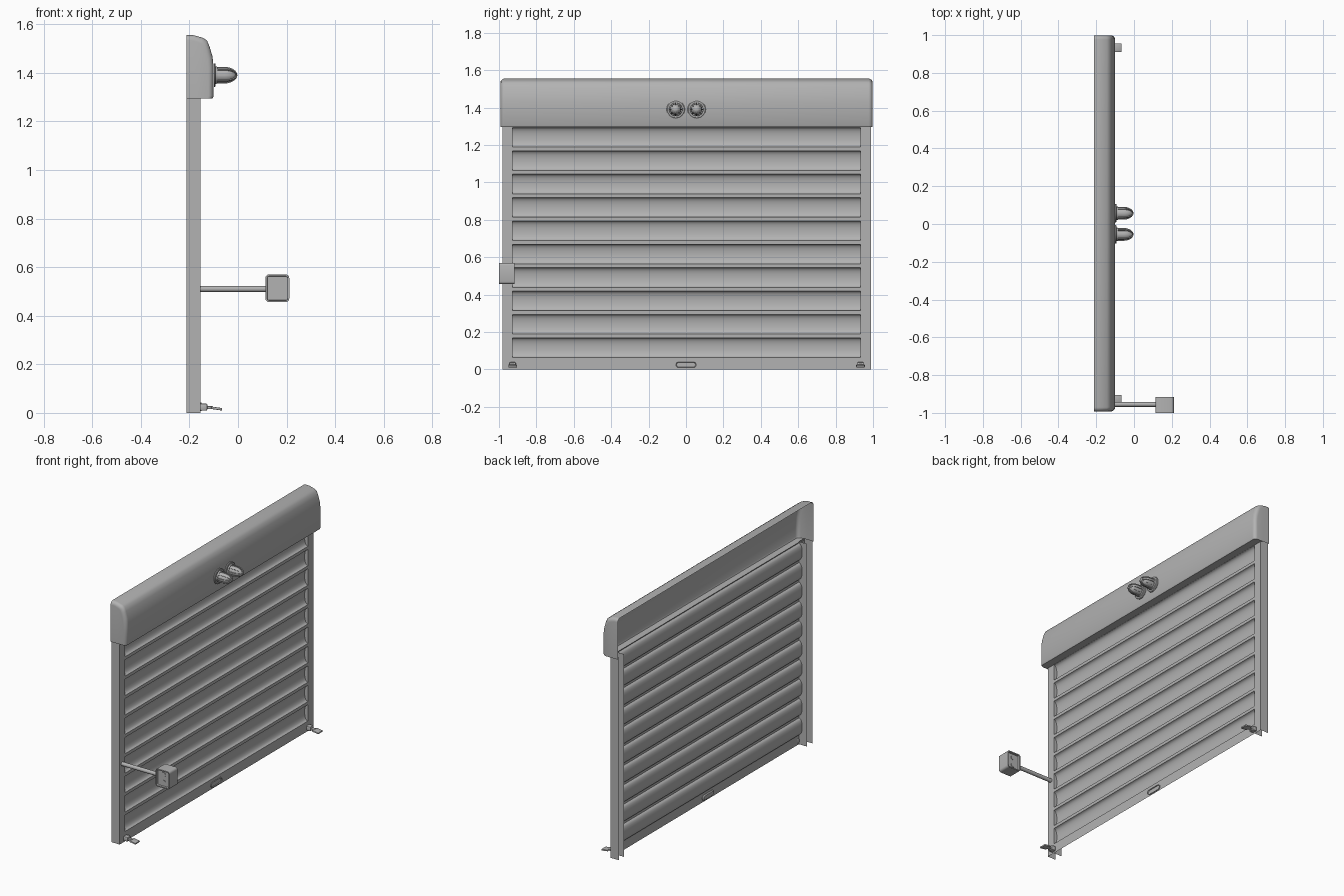
import bpy, bmesh
from math import sin, cos, pi, radians
from mathutils import Matrix, Vector

if "Cube" in bpy.data.objects:
    bpy.data.objects.remove(bpy.data.objects["Cube"])

YC = 0.003          # centre of the shutter along y
FRONT = -0.155      # front plane of rails and curtain

steel = bpy.data.materials.new("dark_grey")
steel.diffuse_color = (0.45, 0.45, 0.45, 1)
steel.use_nodes = True
steel.node_tree.nodes["Principled BSDF"].inputs["Base Color"].default_value = steel.diffuse_color


def finish(name, bm, angle=35):
    bmesh.ops.remove_doubles(bm, verts=bm.verts, dist=1e-5)
    bmesh.ops.recalc_face_normals(bm, faces=bm.faces)
    me = bpy.data.meshes.new(name)
    bm.to_mesh(me)
    bm.free()
    me.materials.append(steel)
    ob = bpy.data.objects.new(name, me)
    bpy.context.collection.objects.link(ob)
    bpy.context.view_layer.objects.active = ob
    ob.select_set(True)
    bpy.ops.object.shade_smooth_by_angle(angle=radians(angle))
    ob.select_set(False)
    return ob


def loft(bm, rows, closed=False):
    """Skin rows of points; returns the rows as vertices."""
    rows = [[bm.verts.new(p) for p in row] for row in rows]
    n = len(rows[0])
    for p, q in zip(rows, rows[1:]):
        for i in range(n if closed else n - 1):
            j = (i + 1) % n
            bm.faces.new((p[i], p[j], q[j], q[i]))
    return rows


def sweep(bm, points, vec, cap=False):
    """Extrude an open strip, or a closed capped profile, along vec."""
    rows = loft(bm, [points, [Vector(p) + Vector(vec) for p in points]], cap)
    if cap:
        for row in rows:
            bm.faces.new(row)


def box(bm, centre, size, bevel=0.0, tilt=0.0):
    m = Matrix.Translation(centre) @ Matrix.Rotation(tilt, 4, 'Y') @ Matrix.Diagonal((*size, 1))
    r = bmesh.ops.create_cube(bm, size=1, matrix=m)
    if bevel:
        edges = list({e for v in r['verts'] for e in v.link_edges})
        bmesh.ops.bevel(bm, geom=edges, offset=bevel, segments=2, affect='EDGES', profile=0.5)


def lathe_x(bm, profile, y, z, n=24):
    """Revolve (x, radius) points around an x-parallel axis."""
    rows = loft(bm, [[(x, y + r * cos(2 * pi * k / n), z + r * sin(2 * pi * k / n))
                      for k in range(n)] for x, r in profile], True)
    bm.faces.new(rows[-1])


def obround(x, length, height, y, z, n=8):
    r, pts = height / 2, []
    for s in (1, -1):
        for k in range(n + 1):
            a = s * pi / 2 - pi * k / n
            pts.append((x, y + s * (length / 2 - r) + r * cos(a), z + r * sin(a)))
    return pts


# housing: hood with rounded ends, open at the back, lip underneath
hood = [(-0.213, 1.555), (-0.185, 1.555), (-0.165, 1.55), (-0.143, 1.543), (-0.128, 1.533),
        (-0.117, 1.508), (-0.105, 1.467), (-0.101, 1.43), (-0.10, 1.305), (-0.105, 1.295),
        (-0.157, 1.295)]
R = 0.022
stations = [(-0.995 + R * (1 - sin(a)), R * (1 - cos(a))) for a in [pi / 2 * k / 5 for k in range(5, -1, -1)]]
stations = [(-0.995 + R * (1 - cos(a)), R * (1 - sin(a))) for a in [pi / 2 * k / 5 for k in range(6)]]
stations += [(-y, d) for y, d in reversed(stations)]
bm = bmesh.new()
rows = loft(bm, [[(-0.213 + (x + 0.213) * (1 - d / 0.113), YC + y, 1.295 + (z - 1.295) * (1 - d / 0.26))
                  for x, z in hood] for y, d in stations])
for row in (rows[0], rows[-1]):
    bm.faces.new(row + [bm.verts.new((-0.213, row[0].co.y, 1.295))])
finish("housing", bm, 40)

# curtain: flat strips with ten hollow slats
pts = [(FRONT, 0.0)]
for i in range(10):
    z0 = 0.064 + 0.125 * i
    for k in range(11):
        a = pi * k / 10
        pts.append((FRONT - 0.024 * sin(a) ** 0.8, z0 + 0.0525 * (1 - cos(a))))
pts.append((FRONT, 1.3))
bm = bmesh.new()
sweep(bm, [(x, YC - 0.93, z) for x, z in pts], (0, 1.86, 0))
finish("slat_curtain", bm, 40)

# side rails: U channels open at the back
for side, label in ((-1, "left"), (1, "right")):
    bm = bmesh.new()
    sweep(bm, [(x, YC + side * y, 0) for x, y in
               ((-0.213, 0.93), (FRONT, 0.93), (FRONT, 0.985), (-0.213, 0.985))], (0, 0, 1.305))
    finish(label + "_rail", bm)

    # floor latch: block, knob and tilted tab
    bm = bmesh.new()
    y = YC + side * 0.93
    box(bm, (-0.142, y, 0.024), (0.032, 0.034, 0.03), 0.006)
    box(bm, (-0.118, y, 0.022), (0.03, 0.02, 0.012), 0.003)
    box(bm, (-0.088, y, 0.018), (0.046, 0.046, 0.01), 0.003, radians(8))
    finish(label + "_latch", bm)

# pull handle: rim in front, shallow cup behind
bm = bmesh.new()
loops = loft(bm, [obround(x, l, h, YC - 0.003, 0.025) for x, l, h in
                  ((-0.163, 0.10, 0.026), (-0.157, 0.115, 0.036), (-0.152, 0.115, 0.036),
                   (-0.150, 0.108, 0.030), (-0.162, 0.09, 0.018))], True)
bm.faces.new(loops[0])
bm.faces.new(loops[-1])
finish("pull_handle", bm)

# warning lamps: flange, collar, ribbed dome
for y, label in ((-0.055, "left"), (0.057, "right")):
    bm = bmesh.new()
    prof = [(-0.0995, 0.049), (-0.095, 0.049), (-0.092, 0.045), (-0.092, 0.036), (-0.084, 0.034),
            (-0.084, 0.030), (-0.055, 0.030)]
    prof += [(-0.055 + 0.048 * sin(a), 0.030 * cos(a)) for a in [pi / 2 * k / 8 for k in range(1, 8)]]
    prof.append((-0.007, 0.002))
    lathe_x(bm, prof, y, 1.39)
    finish(label + "_lamp", bm)
    # guard ribs following the dome
    bm = bmesh.new()
    path = [(-0.09, 0.034), (-0.055, 0.034)]
    path += [(-0.055 + 0.052 * sin(a), 0.034 * cos(a)) for a in [pi / 2 * k / 8 for k in range(1, 9)]]
    outline = path + [(x - 0.004, max(r - 0.006, 0)) for x, r in reversed(path)]
    for k in range(8):
        t = pi / 4 * k
        d, w = Vector((0, cos(t), sin(t))), Vector((0, -sin(t), cos(t))) * 0.005
        base = Vector((0, y, 1.39)) - w / 2
        sweep(bm, [base + d * r + Vector((x, 0, 0)) for x, r in outline], w, cap=True)
    finish(label + "_lamp_guard", bm)

# control arm
bm = bmesh.new()
lathe_x(bm, [(FRONT, 0.0125), (0.115, 0.0125)], -0.955, 0.51, 16)
finish("control_arm", bm)

# control box: rounded case with a recessed panel on each side
bm = bmesh.new()
box(bm, (0.162, -0.9585, 0.513), (0.098, 0.083, 0.114))
edges = [e for e in bm.edges if abs(e.verts[0].co.y - e.verts[1].co.y) > 0.01]
bmesh.ops.bevel(bm, geom=edges, offset=0.014, segments=3, affect='EDGES', profile=0.5)
bm.normal_update()
sides = [f for f in bm.faces if abs(f.normal.y) > 0.99]
bmesh.ops.inset_individual(bm, faces=sides, thickness=0.007, depth=0)
bmesh.ops.inset_individual(bm, faces=sides, thickness=0.001, depth=-0.012)
finish("control_box", bm)

# push buttons inside the recesses
bm = bmesh.new()
for y in (-0.985, -0.932):
    for z in (0.488, 0.538):
        bmesh.ops.create_cone(bm, cap_ends=True, segments=16, radius1=0.015, radius2=0.015, depth=0.012,
                              matrix=Matrix.Translation((0.162, y, z)) @ Matrix.Rotation(pi / 2, 4, 'X'))
finish("push_buttons", bm)
